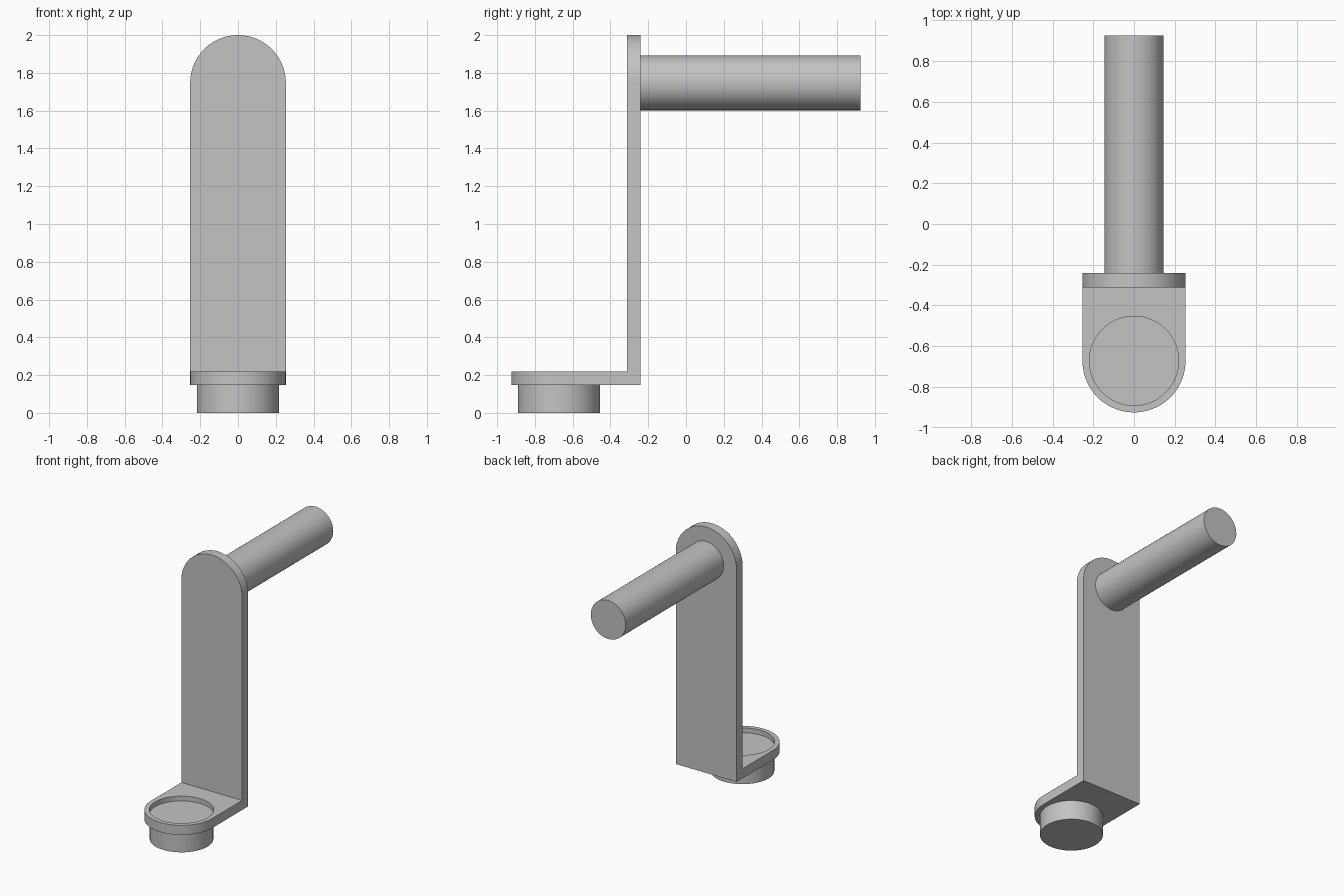
import bpy
import bmesh
from math import pi, sin, cos
from mathutils import Vector

cube = bpy.data.objects.get("Cube")
if cube:
    bpy.data.objects.remove(cube, do_unlink=True)

# Main dimensions
HALF_WIDTH = 0.253
THICK = 0.072
BACK_Y = -0.24        # rear face of the upright
BASE_Z = 0.148        # underside of the foot
FOOT_Y = -0.925 + HALF_WIDTH
TOP_Z = 2.0 - HALF_WIDTH

grey = bpy.data.materials.new("plain_grey")
grey.use_nodes = True
grey.diffuse_color = (0.55, 0.55, 0.55, 1)
grey.node_tree.nodes["Principled BSDF"].inputs["Base Color"].default_value = (0.55, 0.55, 0.55, 1)


def activate(obj):
    bpy.ops.object.select_all(action='DESELECT')
    obj.select_set(True)
    bpy.context.view_layer.objects.active = obj


def smooth(obj):
    activate(obj)
    bpy.ops.object.shade_smooth_by_angle(angle=pi / 6)


def cylinder(name, radius, start, end):
    """Cylinder running between two points."""
    a, b = Vector(start), Vector(end)
    bpy.ops.mesh.primitive_cylinder_add(
        vertices=96, radius=radius, depth=(b - a).length, location=(a + b) / 2,
        rotation=(b - a).to_track_quat('Z', 'Y').to_euler())
    obj = bpy.context.object
    obj.name = name
    obj.data.materials.append(grey)
    smooth(obj)
    return obj


# Bent bracket: two round-ended sheets sharing the bend edge, then thickened
bm = bmesh.new()
corners = [bm.verts.new((x, BACK_Y, BASE_Z)) for x in (-HALF_WIDTH, HALF_WIDTH)]
arc = [(HALF_WIDTH * cos(pi * i / 48), HALF_WIDTH * sin(pi * i / 48)) for i in range(49)]
for place, facing in ((lambda x, r: (x, BACK_Y, TOP_Z + r), Vector((0, 1, 0))),
                      (lambda x, r: (x, FOOT_Y - r, BASE_Z), Vector((0, 0, -1)))):
    face = bm.faces.new(corners + [bm.verts.new(place(x, r)) for x, r in arc])
    face.normal_update()
    if face.normal.dot(facing) < 0:
        face.normal_flip()
mesh = bpy.data.meshes.new("bracket")
bm.to_mesh(mesh)
bm.free()
bracket = bpy.data.objects.new("bracket", mesh)
bpy.context.collection.objects.link(bracket)
mesh.materials.append(grey)
solid = bracket.modifiers.new("thickness", 'SOLIDIFY')
solid.thickness = THICK
solid.offset = -1
solid.use_even_offset = True

# Shallow round pocket in the top of the foot
cutter = cylinder("pocket_cutter", 0.219, (0, FOOT_Y, BASE_Z + THICK / 2), (0, FOOT_Y, 0.4))
cutter.hide_render = True
cut = bracket.modifiers.new("pocket", 'BOOLEAN')
cut.operation = 'DIFFERENCE'
cut.solver = 'EXACT'
cut.object = cutter
activate(bracket)
for name in ("thickness", "pocket"):
    bpy.ops.object.modifier_apply(modifier=name)
bpy.data.objects.remove(cutter, do_unlink=True)
smooth(bracket)

# Peg under the foot and rod behind the top of the upright
cylinder("foot_peg", 0.217, (0, FOOT_Y, 0), (0, FOOT_Y, BASE_Z + 0.01))
cylinder("handle_rod", 0.145, (0, BACK_Y - 0.02, TOP_Z), (0, 0.925, TOP_Z))
